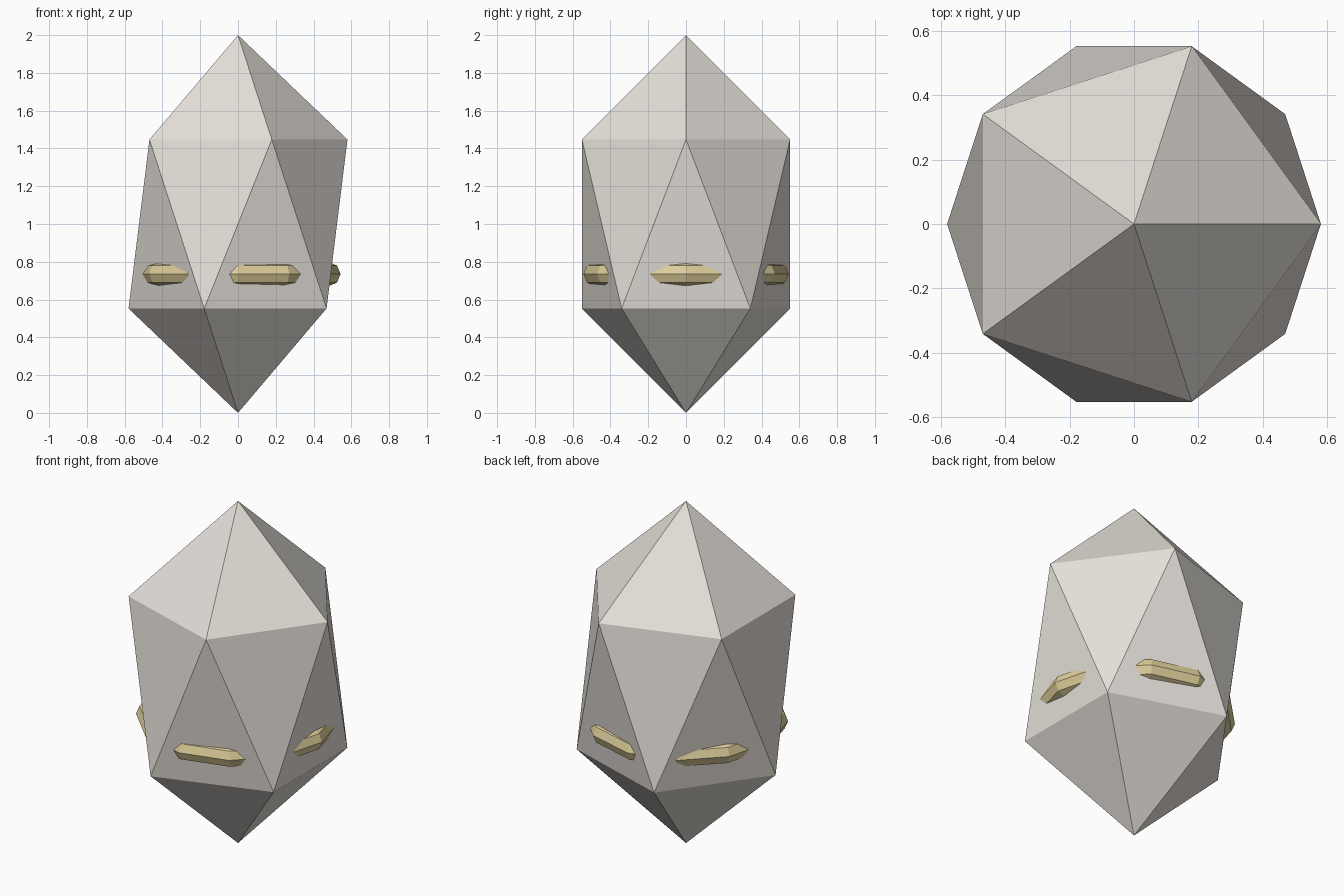
import bpy
from math import cos, sin, pi

if "Cube" in bpy.data.objects:
    bpy.data.objects.remove(bpy.data.objects["Cube"])


def material(name, color):
    mat = bpy.data.materials.new(name)
    mat.diffuse_color = color
    mat.use_nodes = True
    mat.node_tree.nodes["Principled BSDF"].inputs["Base Color"].default_value = mat.diffuse_color
    return mat


# Crystal: stretched 20-sided solid, flat shaded
bpy.ops.mesh.primitive_ico_sphere_add(subdivisions=1, radius=1, location=(0, 0, 1))
crystal = bpy.context.object
crystal.name = "crystal"
crystal.scale = (0.648, 0.648, 1.0)
bpy.ops.object.transform_apply(location=False, rotation=False, scale=True)
crystal.data.materials.append(material("pale_stone", (0.78, 0.74, 0.69, 1)))

# Gold band: low-poly ring that pokes through the lower facets
bpy.ops.mesh.primitive_torus_add(
    major_segments=12, minor_segments=8,
    major_radius=0.479, minor_radius=0.064, location=(0, 0, 0.735))
band = bpy.context.object
band.name = "gold_band"
band.data.materials.append(material("gold", (0.72, 0.61, 0.32, 1)))

for obj in (crystal, band):
    for poly in obj.data.polygons:
        poly.use_smooth = False
